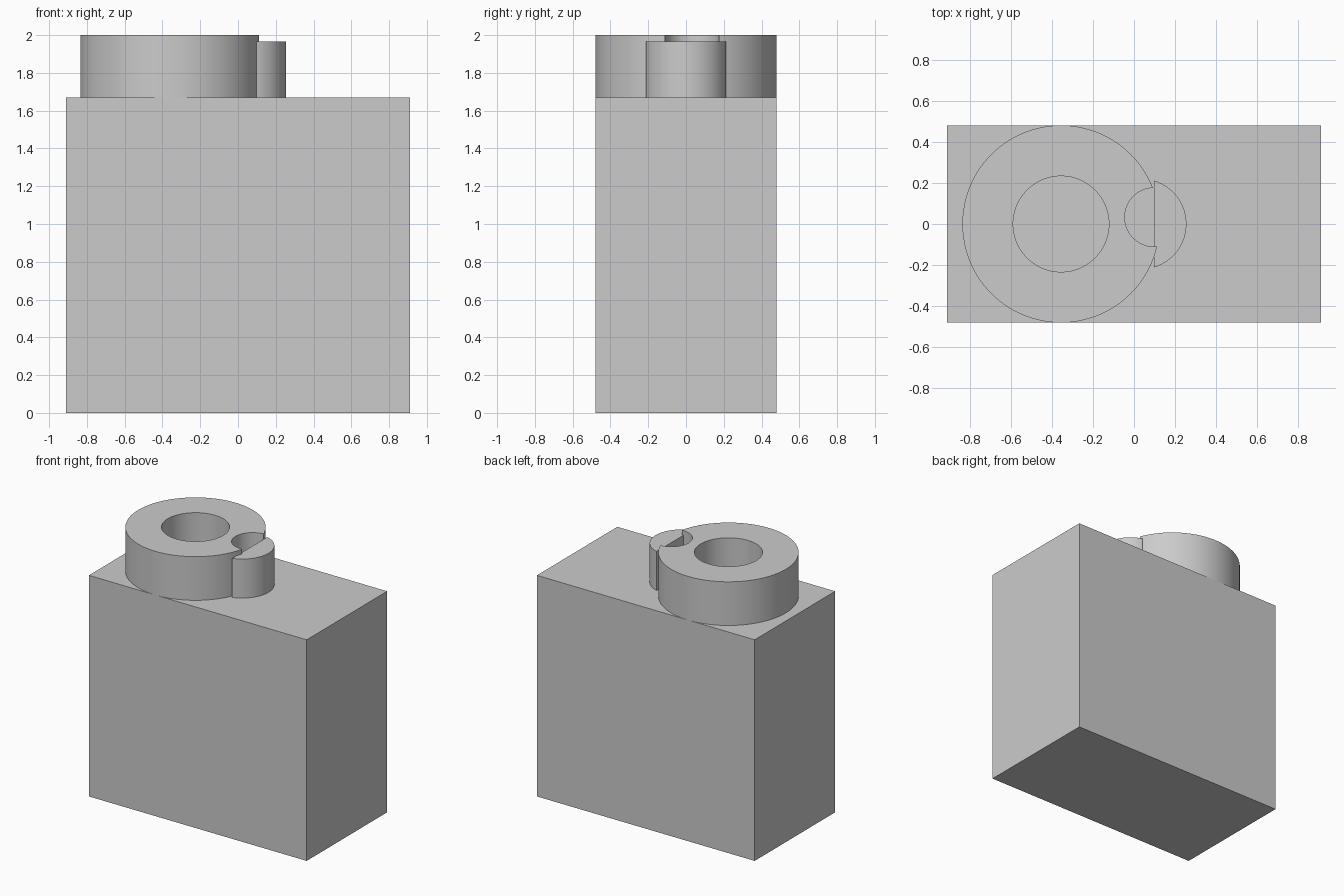
import bpy, bmesh, math

cube = bpy.data.objects.get("Cube")
if cube:
    bpy.data.objects.remove(cube, do_unlink=True)

# One plain grey for everything
grey = bpy.data.materials.new("plain grey")
grey.use_nodes = True
grey.diffuse_color = (0.6, 0.6, 0.6, 1)
grey.node_tree.nodes["Principled BSDF"].inputs["Base Color"].default_value = (0.6, 0.6, 0.6, 1)


def arc(cx, cy, r, start, end, steps):
    """Points along an arc, both ends included."""
    angles = [start + (end - start) * i / steps for i in range(steps + 1)]
    return [(cx + r * math.cos(a), cy + r * math.sin(a)) for a in angles]


def circle(cx, cy, r, steps=128):
    return arc(cx, cy, r, 0, math.tau, steps)[:-1]


def prism(name, outline, bottom, top):
    """Extrude a counter-clockwise outline straight up."""
    bm = bmesh.new()
    base = bm.faces.new([bm.verts.new((x, y, bottom)) for x, y in outline])
    new = bmesh.ops.extrude_face_region(bm, geom=[base], use_keep_orig=True)["geom"]
    bmesh.ops.translate(bm, vec=(0, 0, top - bottom),
                        verts=[g for g in new if isinstance(g, bmesh.types.BMVert)])
    bmesh.ops.recalc_face_normals(bm, faces=bm.faces)
    mesh = bpy.data.meshes.new(name)
    bm.to_mesh(mesh)
    bm.free()
    mesh.materials.append(grey)
    obj = bpy.data.objects.new(name, mesh)
    bpy.context.collection.objects.link(obj)
    return obj


def activate(obj):
    bpy.ops.object.select_all(action='DESELECT')
    obj.select_set(True)
    bpy.context.view_layer.objects.active = obj


def cut(obj, cutter):
    """Subtract the cutter and throw it away."""
    cutter.hide_render = True
    mod = obj.modifiers.new("cut", 'BOOLEAN')
    mod.operation = 'DIFFERENCE'
    mod.solver = 'EXACT'
    mod.object = cutter
    activate(obj)
    bpy.ops.object.modifier_apply(modifier=mod.name)
    bpy.data.objects.remove(cutter, do_unlink=True)


BODY_TOP, RING_TOP, TAB_TOP = 1.67, 2.0, 1.965
HALF_X, HALF_Y = 0.91, 0.48
RING_X = -0.355

# Main block
prism("body_block", [(-HALF_X, -HALF_Y), (HALF_X, -HALF_Y),
                     (HALF_X, HALF_Y), (-HALF_X, HALF_Y)], 0, BODY_TOP)

# Round collar with a central hole and a rounded notch in its side
ring = prism("top_ring", circle(RING_X, 0, HALF_Y), BODY_TOP, RING_TOP)
cut(ring, prism("hole_cutter", circle(RING_X, 0, 0.233), 1.5, 2.2))
notch = arc(0.098, 0.033, 0.143, math.pi / 2, math.pi * 1.5, 48)
notch += [(0.4, -0.11), (0.4, 0.176)]
cut(ring, prism("notch_cutter", notch, 1.5, 2.2))

# Flat-backed round tab beside the collar
half_angle = math.acos(0.063 / 0.22)
tab = prism("side_tab", arc(0.035, 0, 0.22, -half_angle, half_angle, 56), BODY_TOP, TAB_TOP)

for obj in (ring, tab):
    activate(obj)
    bpy.ops.object.shade_smooth_by_angle(angle=math.radians(30))
